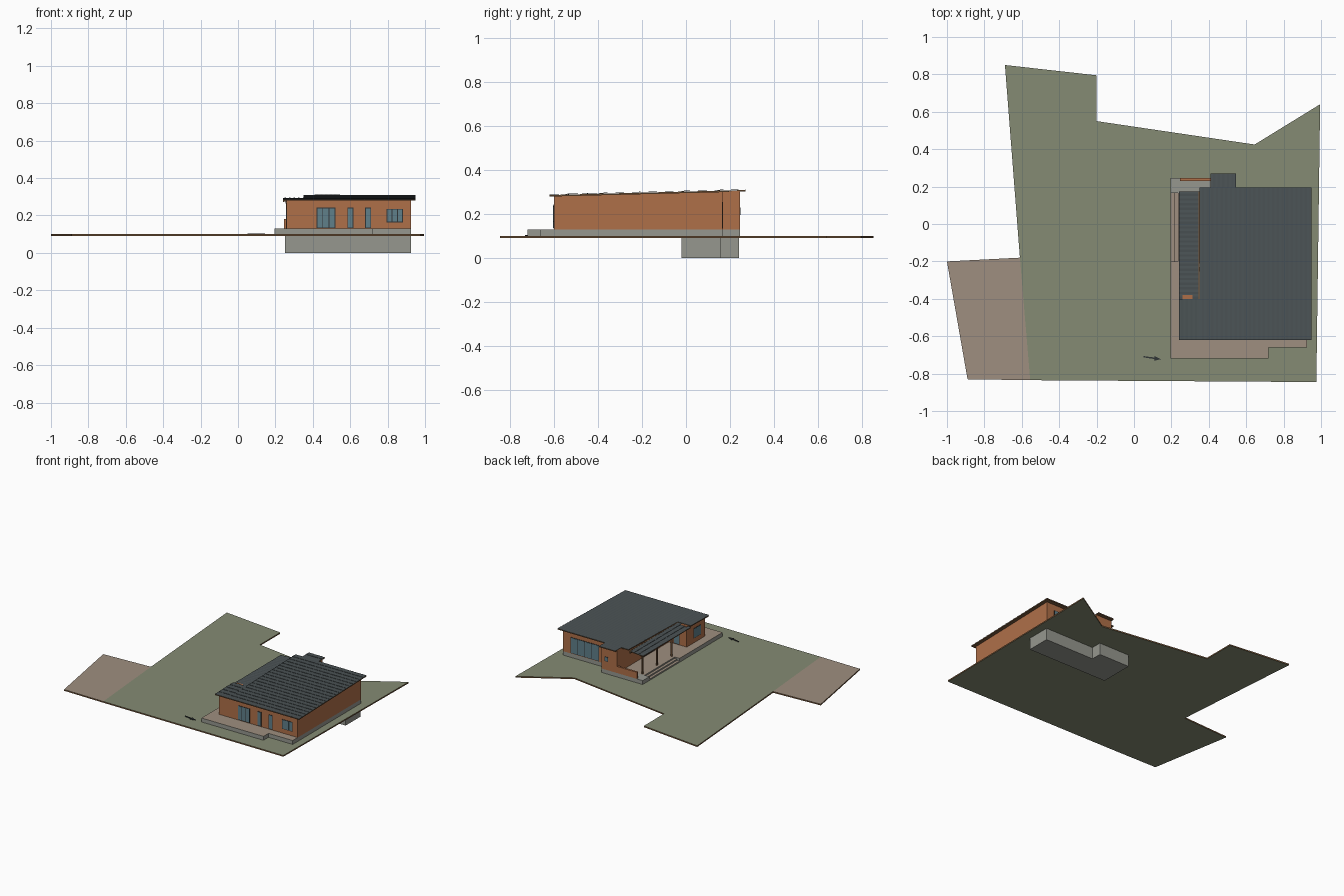
import bpy, bmesh, math
from mathutils import Vector

if "Cube" in bpy.data.objects:
    bpy.data.objects.remove(bpy.data.objects["Cube"])


def material(name, rgb):
    m = bpy.data.materials.new(name)
    m.diffuse_color = (*rgb, 1)
    m.use_nodes = True
    m.node_tree.nodes["Principled BSDF"].inputs["Base Color"].default_value = m.diffuse_color
    return m


GREEN = material("grass green", (.235, .26, .172))
EARTH = material("earth brown", (.19, .10, .045))
BEIGE = material("paving beige", (.345, .275, .215))
GRAY = material("concrete gray", (.305, .31, .275))
BRICK = material("brick orange", (.43, .16, .066))
SLATE = material("roof slate", (.07, .085, .09))
GLASS = material("glass blue", (.115, .215, .255))
FRAME = material("frame dark", (.03, .035, .037))


def finish(name, bm, mats):
    """Store a bmesh; material slots are side, top, bottom."""
    bmesh.ops.recalc_face_normals(bm, faces=bm.faces)
    bm.normal_update()
    for f in bm.faces:
        if len(mats) == 3:
            f.material_index = 1 if f.normal.z > .8 else 2 if f.normal.z < -.8 else 0
    me = bpy.data.meshes.new(name)
    bm.to_mesh(me)
    bm.free()
    for m in mats:
        me.materials.append(m)
    ob = bpy.data.objects.new(name, me)
    bpy.context.collection.objects.link(ob)
    return ob


def prism(name, outline, bottom, top, *mats):
    """Upright solid; bottom and top are heights or functions of x, y."""
    def level(h, x, y):
        return h(x, y) if callable(h) else h
    bm = bmesh.new()
    lo = [bm.verts.new((x, y, level(bottom, x, y))) for x, y in outline]
    hi = [bm.verts.new((x, y, level(top, x, y))) for x, y in outline]
    bm.faces.new(lo[::-1])
    bm.faces.new(hi)
    n = len(outline)
    for i in range(n):
        j = (i + 1) % n
        bm.faces.new((lo[i], lo[j], hi[j], hi[i]))
    return finish(name, bm, mats)


def box(name, x0, x1, y0, y1, z0, z1, *mats):
    return prism(name, [(x0, y0), (x1, y0), (x1, y1), (x0, y1)], z0, z1, *mats)


def window(name, start, direction, width, z0, z1, panes):
    """Thin framed glazing laid on a wall; outward is to the right of direction."""
    d = Vector((*direction, 0))
    n = Vector((d.y, -d.x, 0))
    s = Vector((*start, 0))

    def plate(label, a, b, za, zb, depth, mat):
        p, q = s + d * a, s + d * b
        pts = [p - n * .003, q - n * .003, q + n * depth, p + n * depth]
        prism(label, [(v.x, v.y) for v in pts], za, zb, mat)

    plate(name + "_frame", 0, width, z0, z1, .002, FRAME)
    t, w = .004, width / panes
    for i in range(panes):
        a = i * w + (t if i == 0 else t / 2)
        b = (i + 1) * w - (t if i == panes - 1 else t / 2)
        plate(f"{name}_pane_{i + 1}", a, b, z0 + t, z1 - t, .003, GLASS)


def roof_z(x, y):
    return .286 + (y + .62) * .0255


def porch_z(x, y):
    return .279 + (x - .24) * .075


def lowered(fn, d):
    return lambda x, y: fn(x, y) - d


def tiles(name, x0, x1, y0, y1, height, along_y=True):
    """Wavy overlapping tile courses rising up the slope."""
    bm = bmesh.new()
    u0, u1, v0, v1 = (x0, x1, y0, y1) if along_y else (y0, y1, x0, x1)
    courses = max(2, round((v1 - v0) / .04))
    cols = max(4, round((u1 - u0) / .0125))
    rows = []
    for c in range(courses):
        for k, lift in ((0, .0035), (1, .0012)):
            row = []
            for i in range(cols + 1):
                u = u0 + (u1 - u0) * i / cols
                v = v0 + (v1 - v0) * (c + k) / courses
                x, y = (u, v) if along_y else (v, u)
                wave = .0012 if i % 2 else 0
                row.append(bm.verts.new((x, y, height(x, y) + lift + wave)))
            rows.append(row)
    for a, b in zip(rows, rows[1:]):
        for i in range(cols):
            q = (a[i], a[i + 1], b[i + 1], b[i])
            bm.faces.new(q if along_y else q[::-1])
    me = finish(name, bm, [SLATE]).data
    if sum(p.normal.z for p in me.polygons) < 0:
        me.flip_normals()


# Plot of land: lawn and driveway
prism("lawn", [(-.69, .85), (-.2, .795), (-.2, .55), (.645, .425), (.995, .64),
               (.975, -.845), (-.555, -.835), (-.61, -.18)], .09, .10, EARTH, GREEN, GREEN)
prism("driveway", [(-1, -.2), (-.61, -.18), (-.555, -.835), (-.89, -.83)],
      .09, .10, EARTH, BEIGE, GREEN)

# Entrance arrow on the lawn
prism("path_arrow", [(.05, -.706), (.11, -.714), (.109, -.705), (.145, -.723),
                     (.107, -.731), (.109, -.722), (.05, -.713)], .098, .105, FRAME)

# Basement below ground
prism("basement", [(.25, -.02), (.925, -.02), (.925, .16), (.51, .16),
                   (.51, .24), (.25, .24)], 0, .095, GRAY)

# Terrace, rear landing and porch steps
prism("terrace", [(.195, -.72), (.72, -.72), (.72, -.66), (.925, -.66), (.925, .165),
                  (.235, .165), (.235, -.2), (.195, -.2)], .095, .13, GRAY, BEIGE, GRAY)
box("rear_landing", .195, .545, .165, .245, .095, .13, GRAY)
for i in range(2):
    box(f"porch_step_{i + 1}", .195 + .02 * i, .236, -.2, .165,
        .095, .11 + .01 * i, GRAY, BEIGE, GRAY)

# House walls with the porch recess and the rear annex
prism("house_walls", [(.26, -.6), (.925, -.6), (.925, .165), (.545, .165), (.545, .245),
                      (.41, .245), (.41, -.38), (.26, -.38)],
      .13, lowered(roof_z, .004), BRICK)

# Porch parapet, posts and beams
box("rear_parapet", .245, .41, .23, .245, .13, .18, BRICK)
for i, y in enumerate((-.2, -.02, .155)):
    box(f"porch_post_{i + 1}", .256, .266, y - .005, y + .005, .13, .275, EARTH)
box("porch_beam", .254, .268, -.38, .165, .264, .276, EARTH)
box("porch_wall_plate", .346, .354, -.4, .175, .27, .29, EARTH)

# Main roof slab and tiles
prism("main_roof_slab", [(.24, -.62), (.95, -.62), (.95, .195), (.545, .195), (.545, .27),
                         (.41, .27), (.41, .195), (.35, .195), (.35, -.4), (.24, -.4)],
      lowered(roof_z, .007), roof_z, EARTH, SLATE, EARTH)
tiles("main_roof_tiles", .35, .95, -.62, .195, roof_z)
tiles("front_corner_tiles", .24, .35, -.62, -.4, roof_z)
tiles("annex_roof_tiles", .41, .545, .195, .27, roof_z)

# Porch roof
prism("porch_roof_slab", [(.24, -.4), (.352, -.4), (.352, .175), (.24, .175)],
      lowered(porch_z, .006), porch_z, EARTH, SLATE, EARTH)
tiles("porch_roof_tiles", .24, .35, -.4, .175, porch_z, along_y=False)

# Front glazing
window("front_terrace_door", (.42, -.6), (1, 0), .10, .133, .242, 3)
window("front_narrow_window_1", (.585, -.6), (1, 0), .032, .133, .242, 1)
window("front_narrow_window_2", (.68, -.6), (1, 0), .032, .133, .242, 1)
window("front_bedroom_window", (.795, -.6), (1, 0), .087, .163, .236, 3)

# Rear and side glazing
window("rear_glazing", (.86, .165), (-1, 0), .24, .133, .255, 4)
window("annex_window", (.515, .245), (-1, 0), .028, .195, .23, 1)
window("side_window", (.26, -.46), (0, -1), .09, .165, .24, 2)
window("porch_door", (.37, -.38), (-1, 0), .05, .133, .24, 1)
window("porch_window", (.41, -.08), (0, -1), .12, .133, .24, 2)
